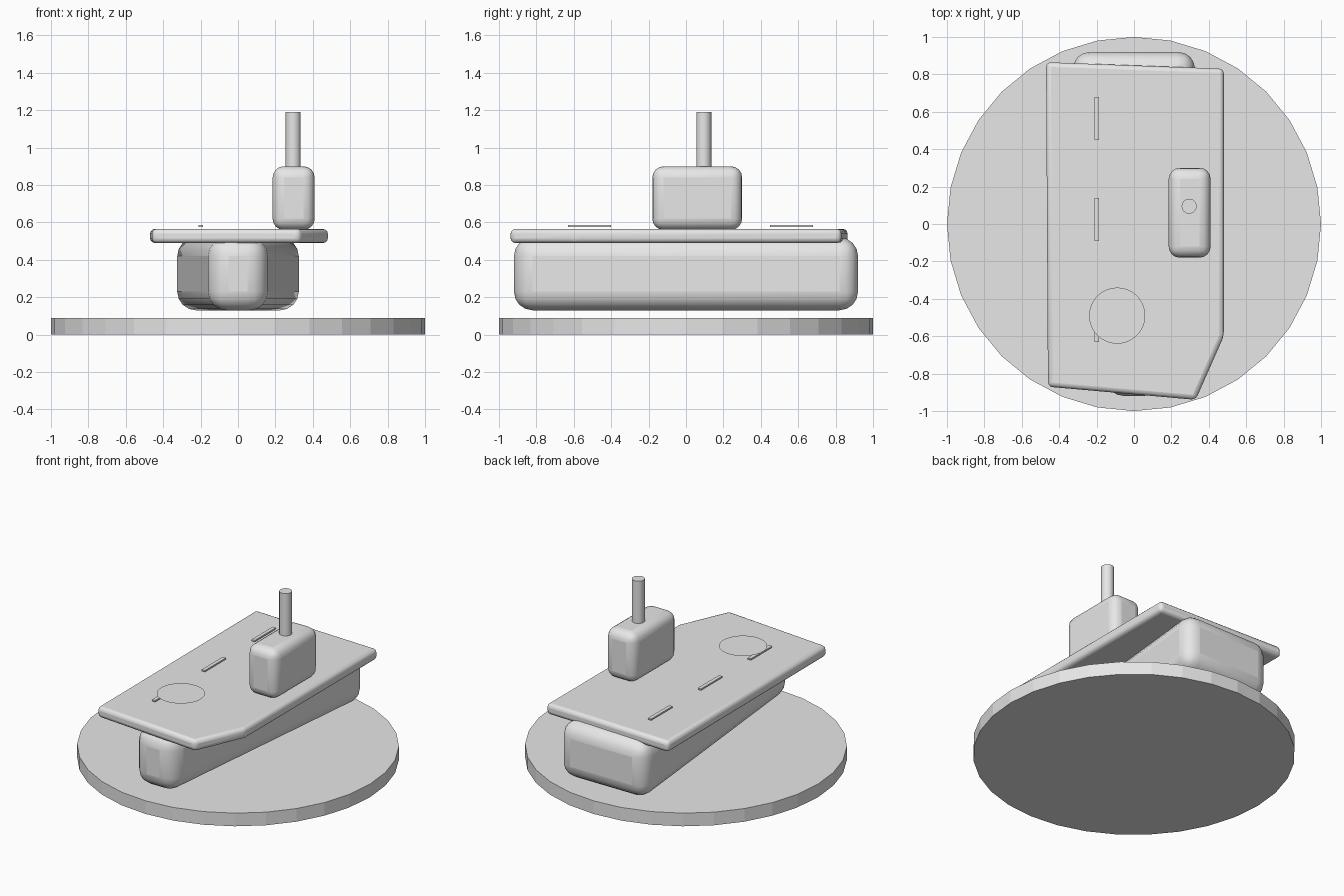
import bpy
import math

default = bpy.data.objects.get("Cube")
if default:
    bpy.data.objects.remove(default, do_unlink=True)

grey = bpy.data.materials.new("plain_grey")
grey.use_nodes = True
grey.diffuse_color = (0.8, 0.8, 0.8, 1)
grey.node_tree.nodes["Principled BSDF"].inputs["Base Color"].default_value = (0.8, 0.8, 0.8, 1)


def smooth(obj):
    bpy.ops.object.select_all(action='DESELECT')
    obj.select_set(True)
    bpy.context.view_layer.objects.active = obj
    bpy.ops.object.shade_smooth_by_angle(angle=math.radians(35))


def prism(name, outline, z0, z1, bevel=0, segments=3):
    """Extrude a counter-clockwise outline from z0 to z1 and round its edges."""
    n = len(outline)
    verts = [(x, y, z) for z in (z0, z1) for x, y in outline]
    faces = [tuple(reversed(range(n))), tuple(range(n, 2 * n))]
    faces += [(i, (i + 1) % n, (i + 1) % n + n, i + n) for i in range(n)]
    mesh = bpy.data.meshes.new(name)
    mesh.from_pydata(verts, [], faces)
    mesh.materials.append(grey)
    obj = bpy.data.objects.new(name, mesh)
    bpy.context.collection.objects.link(obj)
    if bevel:
        mod = obj.modifiers.new("rounding", 'BEVEL')
        mod.width = bevel
        mod.segments = segments
        mod.limit_method = 'NONE'
        smooth(obj)
    return obj


def rect(cx, cy, w, d):
    return [(cx + sx * w / 2, cy + sy * d / 2)
            for sx, sy in ((-1, -1), (1, -1), (1, 1), (-1, 1))]


def cylinder(name, x, y, z0, z1, radius, sides):
    bpy.ops.mesh.primitive_cylinder_add(vertices=sides, radius=radius, depth=z1 - z0,
                                        location=(x, y, (z0 + z1) / 2))
    obj = bpy.context.object
    obj.name = name
    obj.data.materials.append(grey)
    return obj


# Round faceted base
cylinder("base", 0, 0, 0, 0.09, 1, 32)

# Hull, wide at the stern and narrow at the bow
prism("hull", [(-0.15, -0.92), (0.15, -0.92), (0.335, 0.92), (-0.335, 0.92)],
      0.13, 0.52, 0.1, 4)

# Flight deck with one cut corner
prism("deck", [(-0.46, -0.87), (0.33, -0.94), (0.48, -0.60), (0.48, 0.83), (-0.47, 0.865)],
      0.49, 0.565, 0.025)

# Island tower and mast
prism("island", rect(0.2975, 0.06, 0.225, 0.48), 0.56, 0.9, 0.06, 4)
smooth(cylinder("mast", 0.295, 0.095, 0.86, 1.19, 0.04, 32))

# Runway dashes
for i in range(3):
    prism(f"runway_dash_{i + 1}", rect(-0.2, -0.515 + 0.54 * i, 0.025, 0.23), 0.576, 0.586)

# Landing circle, a thin flat disc over the deck
bpy.ops.mesh.primitive_circle_add(vertices=48, radius=0.15, fill_type='NGON',
                                  location=(-0.09, -0.49, 0.608))
bpy.context.object.name = "landing_circle"
bpy.context.object.data.materials.append(grey)
